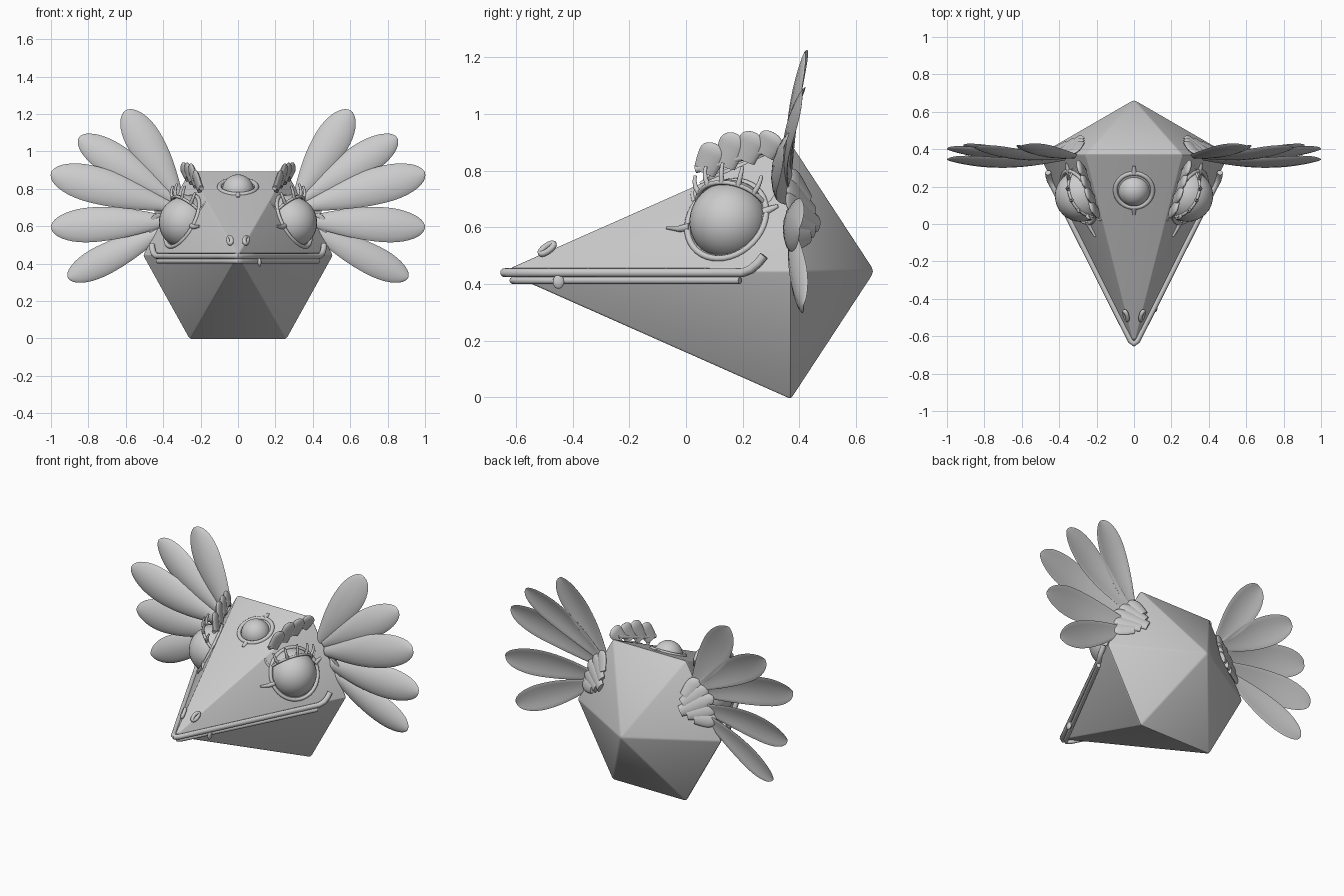
import bpy, bmesh
from math import sin, cos, pi, sqrt, radians
from mathutils import Vector, Matrix

cube = bpy.data.objects.get("Cube")
if cube:
    bpy.data.objects.remove(cube)

grey = bpy.data.materials.new("plain_grey")
grey.use_nodes = True
grey.diffuse_color = (0.6, 0.6, 0.6, 1)
grey.node_tree.nodes["Principled BSDF"].inputs["Base Color"].default_value = (0.6, 0.6, 0.6, 1)


def finish(name, mesh, mirror=False, angle=50):
    """Link a mesh, colour it, smooth it and optionally mirror it across x."""
    ob = bpy.data.objects.new(name, mesh)
    bpy.context.collection.objects.link(ob)
    mesh.materials.clear()
    mesh.materials.append(grey)
    bpy.ops.object.select_all(action="DESELECT")
    ob.select_set(True)
    bpy.context.view_layer.objects.active = ob
    bpy.ops.object.shade_smooth_by_angle(angle=radians(angle))
    if mirror:
        ob.modifiers.new("Mirror", "MIRROR").use_mirror_merge = False
    return ob


def from_bmesh(name, bm, **kw):
    bmesh.ops.recalc_face_normals(bm, faces=bm.faces)
    mesh = bpy.data.meshes.new(name)
    bm.to_mesh(mesh)
    bm.free()
    return finish(name, mesh, **kw)


def tube(name, paths, radius, closed=False, taper=1.0, mirror=False):
    """Round tubes along point lists, thinning to taper at the end."""
    cu = bpy.data.curves.new(name, "CURVE")
    cu.dimensions = "3D"
    cu.bevel_depth = radius
    cu.bevel_resolution = 3
    cu.use_fill_caps = True
    for pts in paths:
        sp = cu.splines.new("POLY")
        sp.points.add(len(pts) - 1)
        sp.use_cyclic_u = closed
        for i, p in enumerate(pts):
            sp.points[i].co = (*p, 1)
            sp.points[i].radius = 1 + (taper - 1) * i / (len(pts) - 1)
    tmp = bpy.data.objects.new(name + "_path", cu)
    bpy.context.collection.objects.link(tmp)
    bpy.context.view_layer.update()
    dg = bpy.context.evaluated_depsgraph_get()
    mesh = bpy.data.meshes.new_from_object(tmp.evaluated_get(dg))
    bpy.data.objects.remove(tmp)
    return finish(name, mesh, mirror=mirror)


def petal(bm, base, tip, width, thick, facing, bow=0.0, root=0.3, cup=0.12):
    """A flat rounded leaf: narrow at the base, widest past the middle."""
    base, tip = Vector(base), Vector(tip)
    axis = (tip - base).normalized()
    side = axis.cross(Vector(facing)).normalized()
    out = side.cross(axis)
    rings, n, m = [], 18, 16
    for i in range(n + 1):
        t = sin(pi / 2 * i / n)
        w = root + (1 - root) * sin(pi / 2 * min(t / 0.65, 1))
        end = sqrt(max(0.0004, 1 - max(0, (t - 0.65) / 0.35) ** 2))
        c = base.lerp(tip, t) + out * bow * sin(pi * t)
        ring = []
        for j in range(m):
            a = 2 * pi * j / m
            dip = cup * width * w * end * cos(a) ** 2
            ring.append(bm.verts.new(c + side * (width / 2 * w * end * cos(a))
                                     + out * (thick / 2 * end * sin(a) - dip)))
        rings.append(ring)
    for a, b in zip(rings, rings[1:]):
        for j in range(m):
            bm.faces.new((a[j], a[j - 1], b[j - 1], b[j]))
    bm.faces.new(rings[0])
    bm.faces.new(rings[-1])


def ball(name, centre, radius, scale=(1, 1, 1), mirror=False):
    bm = bmesh.new()
    bmesh.ops.create_uvsphere(bm, u_segments=32, v_segments=20, radius=radius,
                              matrix=Matrix.Translation(centre) @ Matrix.Diagonal((*scale, 1)))
    return from_bmesh(name, bm, mirror=mirror)


def loop(centre, a, b, ra, rb, n=40):
    return [centre + a * ra * cos(2 * pi * i / n) + b * rb * sin(2 * pi * i / n) for i in range(n)]


# Faceted head: two six-sided pyramids base to base
NOSE, RING_Y, MID = -0.645, 0.37, 0.445
bm = bmesh.new()
ring = [bm.verts.new((x, RING_Y, z)) for x, z in
        [(0.51, MID), (0.26, 0.895), (-0.26, 0.895), (-0.51, MID), (-0.26, -0.005), (0.26, -0.005)]]
nose = bm.verts.new((0, NOSE, MID))
back = bm.verts.new((0, 0.665, MID))
for i in range(6):
    for apex in (nose, back):
        bm.faces.new((ring[i - 1], ring[i], apex))
bmesh.ops.recalc_face_normals(bm, faces=bm.faces)
bmesh.ops.bevel(bm, geom=bm.edges[:], offset=0.008, segments=2, profile=0.5, affect="EDGES")
from_bmesh("head", bm, angle=20)


# Lips run back from the nose along the widest edge
def lip(y_end, z, tip, rise):
    side = [(0.41 * k / 6 * (y_end + 0.64) / 0.83 + 0.018,
             tip + 0.015 + (y_end - tip - 0.015) * k / 6, z) for k in range(7)]
    if rise:
        side += [(0.45, 0.23, z + 0.013), (0.457, 0.255, z + 0.035), (0.46, 0.275, z + 0.06)]
    return [(-x, y, zz) for x, y, zz in reversed(side)] + [(0, tip, z)] + side


tube("upper_lip", [lip(0.2, 0.44, -0.64, True)], 0.016)
tube("lower_lip", [lip(0.19, 0.413, -0.61, False)], 0.013)
ball("tooth", (0.115, -0.45, 0.408), 0.02, (0.5, 1, 1.2))

# Frame of the side face that carries each eye
N = Vector((0.805, -0.40, 0.44)).normalized()
S = Vector((0.445, 0.895, 0)).normalized()
U = N.cross(S).normalized()
U = U if U.z > 0 else -U
EYE = Vector((0.285, 0.15, 0.62))
RIM = EYE + N * 0.015

ball("side_eyes", EYE, 0.138, mirror=True)
tube("eye_rims", [loop(RIM, S, U, 0.152, 0.152)], 0.011, closed=True, mirror=True)
tube("eye_corners", [[RIM - S * 0.14 - U * 0.03, RIM - S * 0.18 - U * 0.035, RIM - S * 0.23 - U * 0.03],
                     [RIM + S * 0.14 + U * 0.03, RIM + S * 0.17 + U * 0.045, RIM + S * 0.19 + U * 0.055]],
     0.016, taper=0.4, mirror=True)

# Upper eyelid: tilted slice of a larger sphere with a rolled edge
LID, CUT = 0.149, 0.06
L = (U - N * 0.35).normalized()
M = (N + U * 0.35).normalized()
bm = bmesh.new()
bmesh.ops.create_uvsphere(bm, u_segments=32, v_segments=24, radius=LID, matrix=Matrix.Translation(EYE))
bmesh.ops.bisect_plane(bm, geom=bm.verts[:] + bm.edges[:] + bm.faces[:],
                       plane_co=EYE + L * CUT, plane_no=L, clear_inner=True)
bmesh.ops.holes_fill(bm, edges=[e for e in bm.edges if e.is_boundary], sides=0)
from_bmesh("eyelids", bm, mirror=True)


def lid_point(deg):
    a = radians(deg)
    return EYE + L * CUT + (S * cos(a) + M * sin(a)) * sqrt(LID ** 2 - CUT ** 2)


tube("eyelid_edges", [[lid_point(d) for d in range(0, 181, 10)]], 0.008, mirror=True)

# Lashes curl up from the lid edge
lashes = []
for d in range(12, 169, 26):
    p = lid_point(d)
    o = (p - EYE).normalized()
    lashes.append([p, p + o * 0.02 + U * 0.006, p + o * 0.03 + U * 0.022, p + o * 0.032 + U * 0.042])
tube("eyelashes", lashes, 0.01, taper=0.6, mirror=True)

# Scalloped brows
bm = bmesh.new()
for k, length in enumerate((0.1, 0.115, 0.095, 0.07)):
    base = Vector((0.2 + 0.022 * k, 0.065 + 0.07 * k, 0.795 + 0.022 * k))
    petal(bm, base, base + Vector((0.035, 0.04, length)), 0.095, 0.03, (1, -0.3, -0.2), root=0.85, cup=0)
from_bmesh("brow_lobes", bm, mirror=True)
tube("brow_bases", [[(0.195, 0.035, 0.805), (0.22, 0.12, 0.825), (0.25, 0.22, 0.855), (0.275, 0.3, 0.88)]],
     0.014, mirror=True)

# Crown eye on the top face
T = Vector((0, 1.01, 0.445)).normalized()
X = Vector((1, 0, 0))
CROWN = Vector((0, 0.18, 0.81))
ball("crown_eye", CROWN - Vector((0, 0, 0.018)), 0.085)
tube("crown_eye_rim", [loop(CROWN, X, T, 0.1, 0.1)], 0.012, closed=True)
tube("crown_eye_corners", [[CROWN + T * s * r for r in (0.1, 0.12, 0.142)] for s in (1, -1)],
     0.015, taper=0.5)

# Nostrils
tube("nostrils", [loop(Vector((0.043, -0.49, 0.525)), Vector((0.25, 0.8, 0.45)).normalized(), U,
                       0.028, 0.014, 16)], 0.011, closed=True, mirror=True)

# Ear fans: five long feathers on each side, bowed forward
fan = [((0.32, 0.36, 0.76), (0.60, 0.42, 1.22), 0.19, 0.02),
       ((0.35, 0.36, 0.75), (0.85, 0.41, 1.075), 0.18, 0.03),
       ((0.37, 0.35, 0.71), (1.00, 0.345, 0.885), 0.20, 0.035),
       ((0.38, 0.37, 0.63), (1.00, 0.40, 0.595), 0.19, 0.03),
       ((0.40, 0.37, 0.58), (0.91, 0.415, 0.325), 0.165, 0.015)]
bm = bmesh.new()
for base, tip, w, bow in fan:
    petal(bm, base, tip, w, 0.02, (0, -1, 0.2), bow=bow)
from_bmesh("ear_feathers", bm, mirror=True)

# Short overlapping scales lie on the rear face and reach over the feather roots
E = Vector((0.25, 0, -0.45)).normalized()
B = Vector((0.1276, 0.22, 0.0696)).normalized()
P = B.cross(E).normalized()
P = P if P.x > 0 else -P
CORNER = Vector((0.385, 0.37, 0.67)) + B * 0.014
bm = bmesh.new()
for k in range(-2, 3):
    root = CORNER - P * (0.15 - 0.03 * abs(k)) + E * 0.035 * k
    tip = CORNER + P * (0.065 - 0.01 * k * k) + E * 0.065 * k + B * 0.004 * (2 - abs(k))
    petal(bm, root, tip, 0.095, 0.024, B, root=0.7, cup=0.05)
from_bmesh("back_scales", bm, mirror=True)
